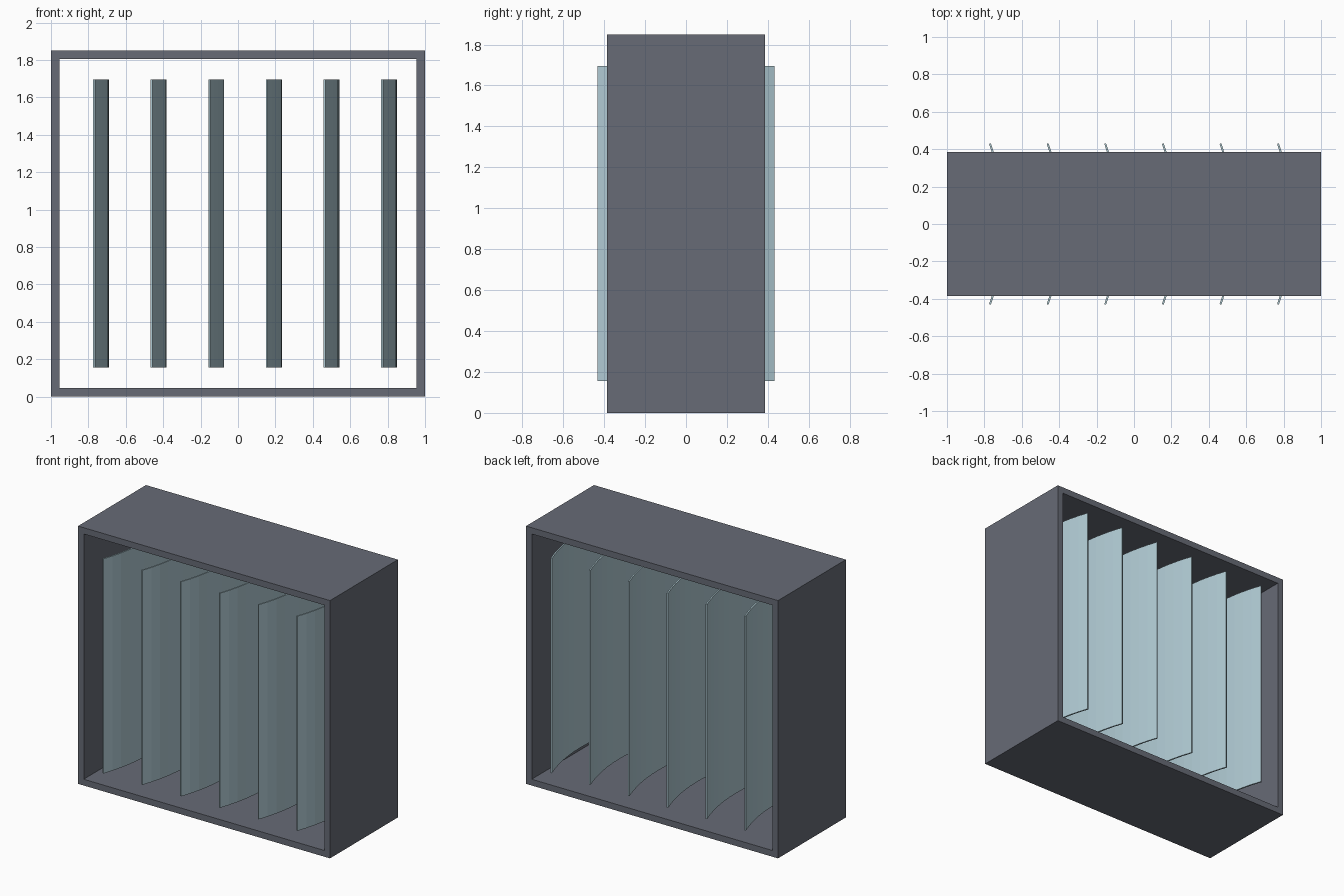
import bpy, bmesh, math
from mathutils import Vector

cube = bpy.data.objects.get("Cube")
if cube:
    bpy.data.objects.remove(cube, do_unlink=True)


def make_material(name, color):
    mat = bpy.data.materials.new(name)
    mat.use_nodes = True
    mat.diffuse_color = color
    mat.node_tree.nodes["Principled BSDF"].inputs["Base Color"].default_value = color
    return mat


def finish(name, bm, mat):
    bmesh.ops.recalc_face_normals(bm, faces=bm.faces)
    mesh = bpy.data.meshes.new(name)
    bm.to_mesh(mesh)
    bm.free()
    mesh.materials.append(mat)
    obj = bpy.data.objects.new(name, mesh)
    bpy.context.collection.objects.link(obj)
    return obj


slate = make_material("slate_grey", (0.135, 0.146, 0.18, 1))
glass = make_material("pale_blue", (0.43, 0.59, 0.65, 1))

WIDTH, DEPTH, HEIGHT, WALL = 2.0, 0.77, 1.85, 0.045


# Open rectangular frame: two nested outlines bridged and extruded through the depth
def build_frame():
    bm = bmesh.new()
    rings = []
    for inset in (0, WALL):
        x, low, high = WIDTH / 2 - inset, inset, HEIGHT - inset
        rings.append([bm.verts.new((px, -DEPTH / 2, pz)) for px, pz in
                      ((-x, low), (x, low), (x, high), (-x, high))])
    outer, inner = rings
    for i in range(4):
        j = (i + 1) % 4
        bm.faces.new((outer[i], outer[j], inner[j], inner[i]))
    ret = bmesh.ops.extrude_face_region(bm, geom=bm.faces[:], use_keep_orig=True)
    moved = [g for g in ret["geom"] if isinstance(g, bmesh.types.BMVert)]
    bmesh.ops.translate(bm, verts=moved, vec=(0, DEPTH, 0))
    return finish("frame", bm, slate)


# Curved upright blade: a thin arc in plan, extruded upward
HALF, BULGE, THICK = 0.43, 0.075, 0.01
BOTTOM, TOP, SEGMENTS = 0.155, 1.695, 12


def build_blade(name, x):
    radius = (HALF ** 2 + BULGE ** 2) / (2 * BULGE)
    sweep = math.asin(HALF / radius)
    centre = x + BULGE - radius

    def arc(r):
        angles = [sweep * (2 * i / SEGMENTS - 1) for i in range(SEGMENTS + 1)]
        return [Vector((centre + r * math.cos(a), r * math.sin(a), BOTTOM)) for a in angles]

    bm = bmesh.new()
    outline = arc(radius + THICK / 2) + arc(radius - THICK / 2)[::-1]
    face = bm.faces.new([bm.verts.new(p) for p in outline])
    ret = bmesh.ops.extrude_face_region(bm, geom=[face], use_keep_orig=True)
    moved = [g for g in ret["geom"] if isinstance(g, bmesh.types.BMVert)]
    bmesh.ops.translate(bm, verts=moved, vec=(0, 0, TOP - BOTTOM))
    return finish(name, bm, glass)


build_frame()
COUNT, PITCH = 6, 0.308
for i in range(COUNT):
    build_blade(f"blade_{i + 1}", (i - (COUNT - 1) / 2) * PITCH)
